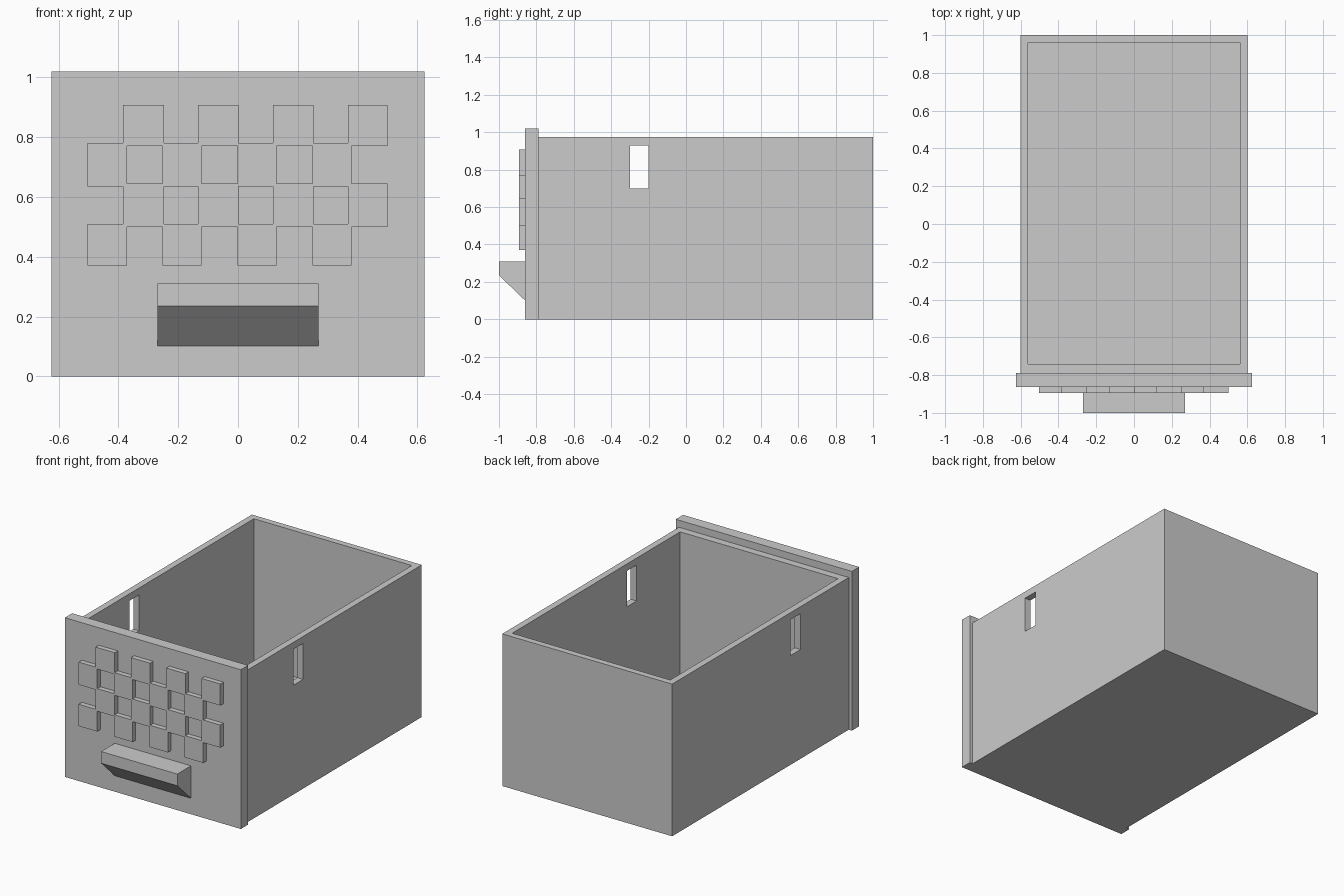
import bpy
import bmesh

default = bpy.data.objects.get("Cube")
if default:
    bpy.data.objects.remove(default, do_unlink=True)

grey = bpy.data.materials.new("plain_grey")
grey.use_nodes = True
colour = (0.6, 0.6, 0.6, 1)
grey.diffuse_color = colour
grey.node_tree.nodes["Principled BSDF"].inputs["Base Color"].default_value = colour


def finish(name, bm):
    bmesh.ops.recalc_face_normals(bm, faces=bm.faces)
    mesh = bpy.data.meshes.new(name)
    bm.to_mesh(mesh)
    bm.free()
    mesh.materials.append(grey)
    obj = bpy.data.objects.new(name, mesh)
    bpy.context.collection.objects.link(obj)
    return obj


def box(name, xs, ys, zs):
    bm = bmesh.new()
    bmesh.ops.create_cube(bm, size=1)
    for v in bm.verts:
        v.co = [r[0] if c < 0 else r[1] for c, r in zip(v.co, (xs, ys, zs))]
    return finish(name, bm)


def extrude_faces(bm, faces, offset):
    result = bmesh.ops.extrude_face_region(bm, geom=faces)
    moved = [g for g in result["geom"] if isinstance(g, bmesh.types.BMVert)]
    bmesh.ops.translate(bm, verts=moved, vec=offset)


def cut(target, cutter):
    cutter.hide_render = True
    mod = target.modifiers.new("cut", 'BOOLEAN')
    mod.operation = 'DIFFERENCE'
    mod.solver = 'EXACT'
    mod.object = cutter
    bpy.context.view_layer.objects.active = target
    bpy.ops.object.modifier_apply(modifier=mod.name)
    bpy.data.objects.remove(cutter, do_unlink=True)


# Open drawer body with a slot through both side walls
body = box("drawer_body", (-0.602, 0.602), (-0.79, 1), (0, 0.975))
cut(body, box("cavity_cutter", (-0.56, 0.56), (-0.74, 0.96), (0.04, 1.2)))
cut(body, box("slot_cutter", (-0.8, 0.8), (-0.3, -0.2), (0.7, 0.93)))

# Front panel, overhanging the body at the sides and top
FRONT = -0.862
box("front_panel", (-0.624, 0.624), (FRONT, -0.788), (0, 1.02))

# Raised checker relief: overlapping tiles merged on a shared grid
tiles = []
for row, (low, high) in enumerate([(0.37, 0.51), (0.5, 0.645), (0.635, 0.78), (0.77, 0.908)]):
    for col in range(4):
        left = (-0.384 if row % 2 else -0.503) + col * 0.2505
        right = min(left + (0.136 if row % 2 else 0.131), 0.5)
        tiles.append((left, right, low, high))
xs = sorted({x for t in tiles for x in t[:2]})
zs = sorted({z for t in tiles for z in t[2:]})
bm = bmesh.new()
grid = {(x, z): bm.verts.new((x, FRONT, z)) for x in xs for z in zs}
for x0, x1 in zip(xs, xs[1:]):
    for z0, z1 in zip(zs, zs[1:]):
        cx, cz = (x0 + x1) / 2, (z0 + z1) / 2
        if any(a < cx < b and c < cz < d for a, b, c, d in tiles):
            bm.faces.new([grid[p] for p in ((x0, z0), (x1, z0), (x1, z1), (x0, z1))])
bmesh.ops.delete(bm, geom=[v for v in bm.verts if not v.link_faces], context='VERTS')
extrude_faces(bm, bm.faces[:], (0, -0.032, 0))
finish("checker_relief", bm)

# Wedge-shaped pull handle
bm = bmesh.new()
profile = [(FRONT, 0.31), (-1, 0.31), (-1, 0.235), (FRONT, 0.102)]
side = bm.faces.new([bm.verts.new((-0.27, y, z)) for y, z in profile])
extrude_faces(bm, [side], (0.54, 0, 0))
finish("pull_handle", bm)
